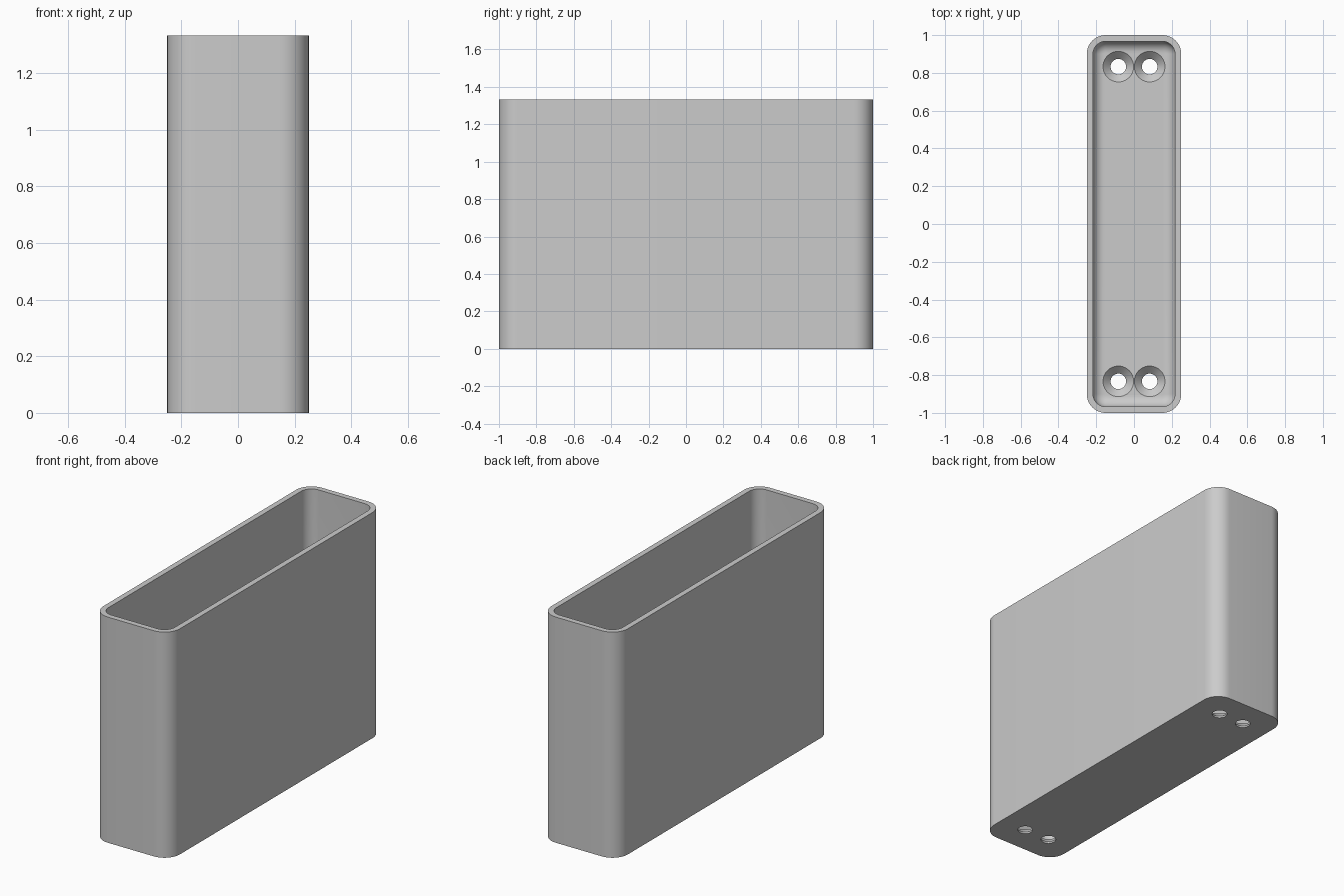
import bpy, bmesh, math

cube = bpy.data.objects.get("Cube")
if cube:
    bpy.data.objects.remove(cube, do_unlink=True)

HALF_X, HALF_Y, HEIGHT = 0.25, 1.0, 1.333
CORNER, WALL, FLOOR, FILLET = 0.1, 0.033, 0.05, 0.06

grey = bpy.data.materials.new("plain grey")
grey.use_nodes = True
grey.diffuse_color = (0.6, 0.6, 0.6, 1)
grey.node_tree.nodes["Principled BSDF"].inputs["Base Color"].default_value = (0.6, 0.6, 0.6, 1)


def rounded_loop(inset, z, steps=12):
    """Rounded rectangle inset from the outer outline."""
    r = max(CORNER - inset, 0.006)
    cx, cy = HALF_X - inset - r, HALF_Y - inset - r
    points = []
    for k, (sx, sy) in enumerate([(1, 1), (-1, 1), (-1, -1), (1, -1)]):
        for i in range(steps + 1):
            a = math.pi / 2 * (k + i / steps)
            points.append((sx * cx + r * math.cos(a), sy * cy + r * math.sin(a), z))
    return points


def circle_loop(x, y, z, r, steps=40):
    turns = [2 * math.pi * i / steps for i in range(steps)]
    return [(x + r * math.cos(a), y + r * math.sin(a), z) for a in turns]


def loft(name, loops):
    """Closed solid through loops listed from bottom to top."""
    bm = bmesh.new()
    rings = [[bm.verts.new(p) for p in loop] for loop in loops]
    for low, high in zip(rings, rings[1:]):
        for i in range(len(low)):
            j = (i + 1) % len(low)
            bm.faces.new((low[i], low[j], high[j], high[i]))
    bm.faces.new(rings[0][::-1])
    bm.faces.new(rings[-1])
    mesh = bpy.data.meshes.new(name)
    bm.to_mesh(mesh)
    bm.free()
    mesh.materials.append(grey)
    obj = bpy.data.objects.new(name, mesh)
    bpy.context.collection.objects.link(obj)
    return obj


def cut(target, cutter):
    cutter.hide_render = True
    mod = target.modifiers.new("cut", "BOOLEAN")
    mod.operation, mod.solver, mod.object = "DIFFERENCE", "EXACT", cutter
    bpy.ops.object.select_all(action="DESELECT")
    bpy.context.view_layer.objects.active = target
    target.select_set(True)
    bpy.ops.object.modifier_apply(modifier=mod.name)
    bpy.data.objects.remove(cutter, do_unlink=True)


# Outer body
box = loft("open_box", [rounded_loop(0, 0), rounded_loop(0, HEIGHT)])

# Cavity with a rounded bottom edge
cavity = []
for i in range(9):
    a = math.pi / 2 * i / 8
    cavity.append(rounded_loop(WALL + FILLET * (1 - math.sin(a)),
                               FLOOR + FILLET * (1 - math.cos(a))))
cavity.append(rounded_loop(WALL, HEIGHT + 0.1))
cut(box, loft("cavity_cutter", cavity))

# Four countersunk screw holes
for x in (-0.083, 0.083):
    for y in (-0.833, 0.833):
        profile = [(-0.05, 0.041), (0.01, 0.041), (FLOOR, 0.081), (FLOOR + 0.06, 0.081)]
        cut(box, loft("screw_hole_cutter", [circle_loop(x, y, z, r) for z, r in profile]))

bpy.ops.object.shade_smooth_by_angle(angle=math.radians(30))
